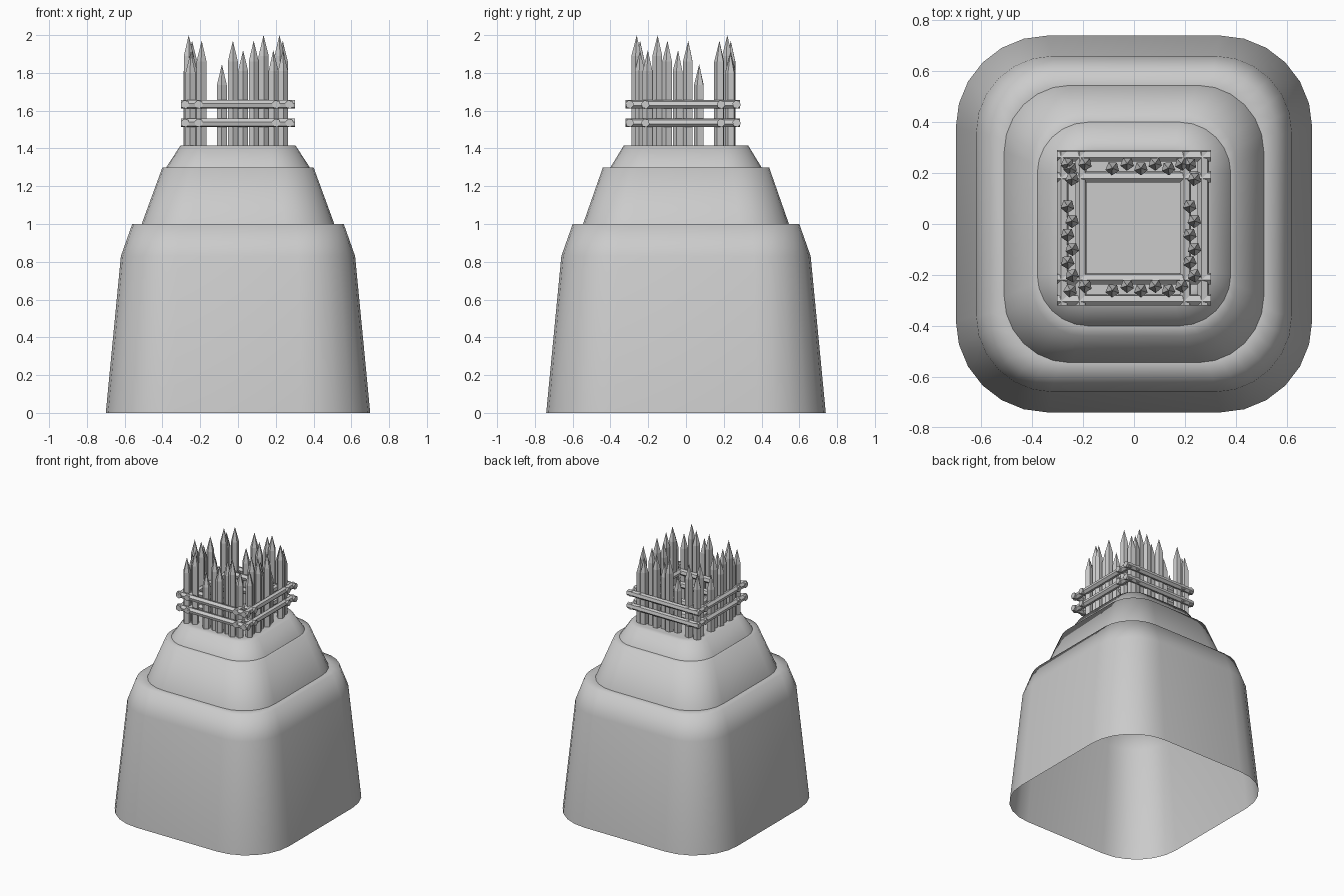
import bpy, bmesh, math
from mathutils import Vector

cube = bpy.data.objects.get("Cube")
if cube:
    bpy.data.objects.remove(cube, do_unlink=True)

grey = bpy.data.materials.new("plain_grey")
grey.use_nodes = True
grey.diffuse_color = (0.6, 0.6, 0.6, 1)
grey.node_tree.nodes["Principled BSDF"].inputs["Base Color"].default_value = (0.6, 0.6, 0.6, 1)


def finish(bm, name, angle=None):
    bmesh.ops.recalc_face_normals(bm, faces=bm.faces)
    mesh = bpy.data.meshes.new(name)
    bm.to_mesh(mesh)
    bm.free()
    mesh.materials.append(grey)
    obj = bpy.data.objects.new(name, mesh)
    bpy.context.collection.objects.link(obj)
    if angle:
        bpy.ops.object.select_all(action="DESELECT")
        obj.select_set(True)
        bpy.context.view_layer.objects.active = obj
        bpy.ops.object.shade_smooth_by_angle(angle=math.radians(angle))
    return obj


def rounded_ring(bm, hx, hy, r, z, steps=6):
    """Ring of vertices on a rounded rectangle."""
    ring = []
    for q, (sx, sy) in enumerate([(1, 1), (-1, 1), (-1, -1), (1, -1)]):
        for i in range(steps + 1):
            a = math.pi / 2 * (q + i / steps)
            ring.append(bm.verts.new((sx * (hx - r) + r * math.cos(a),
                                      sy * (hy - r) + r * math.sin(a), z)))
    return ring


def tier(name, profile):
    """Open-bottomed rounded block lofted through (hx, hy, radius, z)."""
    bm = bmesh.new()
    rings = [rounded_ring(bm, *p) for p in profile]
    for a, b in zip(rings, rings[1:]):
        for i in range(len(a)):
            j = (i + 1) % len(a)
            bm.faces.new((a[i], a[j], b[j], b[i]))
    bm.faces.new(rings[-1])
    obj = finish(bm, name, 85)
    # keep the cap's interior flat so only the rim looks soft
    return obj


# Stepped rock base
tier("lower_tier", [(.70, .74, .36, 0), (.62, .66, .30, .83),
                    (.56, .60, .25, 1.0), (.50, .54, .22, 1.0)])
tier("middle_tier", [(.51, .545, .26, 1.0), (.40, .44, .2, 1.3), (.36, .39, .18, 1.3)])
tier("upper_tier", [(.38, .40, .2, 1.3), (.305, .33, .14, 1.415), (.27, .29, .12, 1.415)])


def prism(bm, start, end, radius, sides, turn=0.0, tip=0.0):
    """Straight pole, optionally with a pointed tip at its end."""
    start, end = Vector(start), Vector(end)
    axis = (end - start).normalized()
    u = axis.orthogonal().normalized()
    v = axis.cross(u)
    shoulder = end - axis * tip
    loops = []
    for c in (start, shoulder):
        loops.append([bm.verts.new(c + radius * (u * math.cos(a) + v * math.sin(a)))
                      for a in (turn + math.tau * i / sides for i in range(sides))])
    low, high = loops
    apex = bm.verts.new(end) if tip else None
    for i in range(sides):
        j = (i + 1) % sides
        bm.faces.new((low[i], low[j], high[j], high[i]))
        if tip:
            bm.faces.new((high[i], high[j], apex))
    bm.faces.new(low[::-1])
    if not tip:
        bm.faces.new(high)


# Pointed stakes: position along the panel and peak height
stakes = [(-.25, 1.91), (-.192, 1.97), (-.085, 1.845), (-.027, 1.97),
          (.027, 1.92), (.083, 1.97), (.135, 2.0), (.187, 1.92)]


def stake_panel(name, place):
    bm = bmesh.new()
    for i, (t, top) in enumerate(stakes):
        x, y = place(t, .009 * (1 if i % 2 else -1))
        prism(bm, (x, y, 1.41), (x, y, top), .028, 5, turn=i * 1.3, tip=.11)
    finish(bm, name)


stake_panel("front_stakes", lambda t, d: (t, -.252 + d))
stake_panel("back_stakes", lambda t, d: (t, .228 + d))
stake_panel("right_stakes", lambda t, d: (-.252 + d, -t - .015))
stake_panel("left_stakes", lambda t, d: (.228 + d, -t - .015))

# Paired rails clamping each panel at two heights
for level, z in (("lower", 1.535), ("upper", 1.633)):
    for side, ys in (("front", (-.298, -.215)), ("back", (.185, .268))):
        bm = bmesh.new()
        for y in ys:
            prism(bm, (-.302, y, z), (.302, y, z), .023, 6)
        finish(bm, f"{side}_{level}_rails")
    for side, xs in (("right", (-.28, -.208)), ("left", (.202, .272))):
        bm = bmesh.new()
        for x in xs:
            prism(bm, (x, -.32, z), (x, .285, z), .023, 6)
        finish(bm, f"{side}_{level}_rails")
